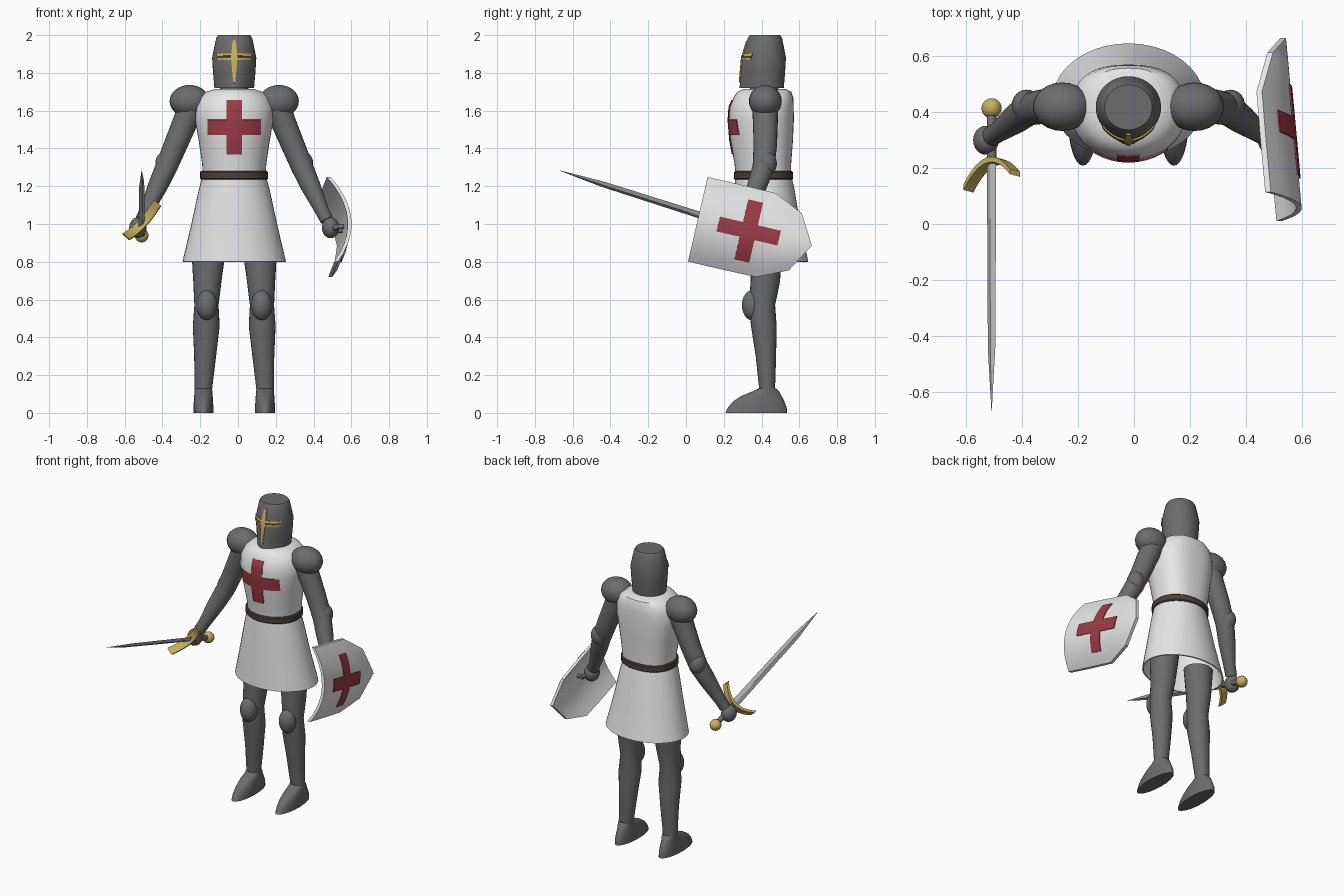
import bpy, bmesh, math
from mathutils import Vector
from mathutils.bvhtree import BVHTree

if "Cube" in bpy.data.objects:
    bpy.data.objects.remove(bpy.data.objects["Cube"])

CX = -0.02  # body centre line


def material(name, r, g, b, rough=0.6):
    m = bpy.data.materials.new(name)
    m.use_nodes = True
    m.diffuse_color = (r, g, b, 1)
    bsdf = m.node_tree.nodes["Principled BSDF"]
    bsdf.inputs["Base Color"].default_value = (r, g, b, 1)
    bsdf.inputs["Roughness"].default_value = rough
    return m


STEEL = material("dark steel", 0.15, 0.15, 0.15)
CLOTH = material("white cloth", 0.8, 0.8, 0.8)
RED = material("deep red", 0.34, 0.045, 0.06)
GOLD = material("gold", 0.58, 0.43, 0.11)
LEATHER = material("brown leather", 0.07, 0.052, 0.042)
BLADE = material("bright steel", 0.47, 0.47, 0.47)


def finish(name, bm, mat, thick=0.0, offset=0.0, angle=40):
    """Turn a bmesh into a shaded object, optionally thickened."""
    bmesh.ops.remove_doubles(bm, verts=bm.verts, dist=1e-5)
    bmesh.ops.recalc_face_normals(bm, faces=bm.faces)
    me = bpy.data.meshes.new(name)
    bm.to_mesh(me)
    bm.free()
    me.materials.append(mat)
    ob = bpy.data.objects.new(name, me)
    bpy.context.collection.objects.link(ob)
    bpy.ops.object.select_all(action='DESELECT')
    ob.select_set(True)
    bpy.context.view_layer.objects.active = ob
    if thick:
        mod = ob.modifiers.new("thickness", 'SOLIDIFY')
        mod.thickness, mod.offset = thick, offset
        bpy.ops.object.modifier_apply(modifier=mod.name)
    bpy.ops.object.shade_smooth_by_angle(angle=math.radians(angle))
    return ob


def loft(name, rings, mat, caps=True, **kw):
    """Skin a stack of closed rings."""
    bm = bmesh.new()
    vs = [[bm.verts.new(p) for p in r] for r in rings]
    n = len(rings[0])
    for a, b in zip(vs, vs[1:]):
        for i in range(n):
            j = (i + 1) % n
            bm.faces.new((a[i], a[j], b[j], b[i]))
    if caps:
        bm.faces.new(vs[0])
        bm.faces.new(vs[-1])
    return finish(name, bm, mat, **kw)


def sheet(name, patches, mat, thick, **kw):
    """Skin one or more open grids of points."""
    bm = bmesh.new()
    for rows in patches:
        vs = [[bm.verts.new(p) for p in r] for r in rows]
        for a, b in zip(vs, vs[1:]):
            for i in range(len(a) - 1):
                bm.faces.new((a[i], a[i + 1], b[i + 1], b[i]))
    return finish(name, bm, mat, thick, **kw)


def oval(x, y, z, rx, ry, back=2.0, beak=0.0, n=40):
    """Flat ring; back squares off the rear, beak pulls the front to a ridge."""
    ring = []
    for i in range(n):
        t = 2 * math.pi * i / n
        c, s = math.cos(t), math.sin(t)
        e = 2 / back if s > 0 else 1
        px = math.copysign(abs(c) ** e, c) * rx
        py = math.copysign(abs(s) ** e, s) * ry
        ring.append(Vector((x + px, y + py - beak * max(0, -s) ** 5, z)))
    return ring


def tube(name, path, radii, mat, n=24):
    pts = [Vector(p) for p in path]
    rings = []
    for k, p in enumerate(pts):
        d = (pts[min(k + 1, len(pts) - 1)] - pts[max(k - 1, 0)]).normalized()
        u = d.cross(Vector((0, 0, 1) if abs(d.z) < 0.6 else (0, 1, 0))).normalized()
        v = d.cross(u)
        rings.append([p + radii[k] * (u * math.cos(2 * math.pi * i / n) + v * math.sin(2 * math.pi * i / n))
                      for i in range(n)])
    return loft(name, rings, mat)


def ball(name, centre, radii, mat):
    bm = bmesh.new()
    bmesh.ops.create_uvsphere(bm, u_segments=24, v_segments=16, radius=1)
    for v in bm.verts:
        v.co = Vector(centre) + Vector(a * b for a, b in zip(v.co, radii))
    return finish(name, bm, mat)


def rect(fn, u0, u1, v0, v1, step=0.012):
    nu, nv = (max(2, round(abs(d) / step)) for d in (u1 - u0, v1 - v0))
    return [[fn(u0 + (u1 - u0) * i / nu, v0 + (v1 - v0) * j / nv) for i in range(nu + 1)] for j in range(nv + 1)]


def cross(fn, u, v, arm_u, arm_v, half):
    return [rect(fn, u - half, u + half, v - arm_v, v + arm_v),
            rect(fn, u - arm_u, u - half, v - half, v + half),
            rect(fn, u + half, u + arm_u, v - half, v + half)]


def draped(ob, lift=0.003):
    """Function that lays a front-facing (x, z) point onto an object."""
    bpy.context.view_layer.update()
    tree = BVHTree.FromObject(ob, bpy.context.evaluated_depsgraph_get())

    def fn(x, z):
        hit = tree.ray_cast(Vector((CX + x, -2, z)), Vector((0, 1, 0)))[0]
        return hit - Vector((0, lift, 0))
    return fn


# Tabard: chest, belt and flared skirt (z, half width, half depth, centre y)
CHEST = [(1.24, .165, .146, .41), (1.32, .17, .15, .407), (1.44, .188, .166, .4), (1.55, .207, .173, .398),
         (1.62, .207, .17, .4), (1.67, .185, .158, .41), (1.7, .15, .143, .415), (1.715, .1, .11, .415)]
chest = loft("tabard_chest", [oval(CX, y, z, a, b, 2.5) for z, a, b, y in CHEST], CLOTH)
SKIRT = [(1.25, .165, .145, .41), (1.18, .184, .156, .415), (1.0, .223, .176, .425), (.8, .27, .203, .44)]
loft("tabard_skirt", [oval(CX, y, z, a, b) for z, a, b, y in SKIRT], CLOTH, caps=False, thick=0.008)
loft("belt", [oval(CX, .41, z, .18 - d, .157 - d, 2.2)
              for z, d in ((1.235, .006), (1.241, 0), (1.274, 0), (1.28, .006))], LEATHER)
sheet("chest_cross", cross(draped(chest), 0, 1.512, .14, .143, .04), RED, 0.005)

# Helmet with ridged face, gold cross and eye slit
tube("neck", [(CX, .415, 1.68), (CX, .415, 1.76)], [.075, .075], STEEL)
HELMET = [(1.72, .105, .035), (1.8, .112, .022), (1.88, .117, .01), (1.94, .105, .003), (1.985, .095, 0), (2.0, .085, 0)]
helmet = loft("helmet", [oval(CX, .418, z, r, r * .95, beak=k) for z, r, k in HELMET], STEEL)
face = draped(helmet)
bars = [rect(face, s * .012, s * .092, z, z + .011) for s in (-1, 1) for z in (1.868, 1.89)]
post = [[face(k * (.017 - .09 * abs(z - 1.88)), z) for k in (-1, 0, 1)]
        for z in (1.748 + .0222 * i for i in range(11))]
sheet("helmet_cross", bars + [post], GOLD, 0.006)
sheet("eye_slit", [rect(face, -.09, .09, 1.879, 1.89)], LEATHER, 0.003)

# Limbs, one set per side
LEG = [(.135, .425, .88, .093, .085), (.142, .42, .7, .075, .078), (.147, .403, .57, .064, .069),
       (.148, .412, .46, .071, .068), (.154, .423, .3, .058, .054), (.164, .43, .11, .045, .041)]
BOOT = [(0, .372, .053, .163), (.03, .378, .053, .155), (.06, .385, .051, .136), (.09, .4, .049, .106),
        (.113, .422, .047, .072), (.13, .432, .046, .045)]
ARM = [(.22, .42, 1.64, .07), (.26, .42, 1.54, .066), (.31, .42, 1.42, .062), (.36, .41, 1.3, .058),
       (.405, .375, 1.2, .052), (.465, .33, 1.07, .037), (.49, .315, 1.02, .035)]
for s, side in ((1, "left"), (-1, "right")):
    loft(side + "_leg", [oval(CX + s * x, y, z, a, b, n=24) for x, y, z, a, b in LEG], STEEL)
    loft(side + "_boot", [oval(CX + s * .163, y, z, a, b, n=32) for z, y, a, b in BOOT], STEEL)
    ball(side + "_knee_guard", (CX + s * .145, .352, .57), (.055, .056, .08), STEEL)
    tube(side + "_arm", [(CX + s * x, y, z) for x, y, z, r in ARM], [p[3] for p in ARM], STEEL)
    ball(side + "_elbow_guard", (CX + s * .365, .425, 1.32), (.053, .056, .065), STEEL)
    ball(side + "_shoulder_guard", (CX + s * .237, .42, 1.65), (.105, .087, .086), STEEL)
    ball(side + "_hand", (CX + s * .51, .3, .98), (.046, .052, .055), STEEL)

# Sword, in a frame of length, guard and flat directions
along = Vector((0, -.953, .303)).normalized()
flat = along.cross(Vector((.66, .23, .7))).normalized()
wide = flat.cross(along)
GRIP = Vector((-.51, .3, .975))


def sword(t, w, f):
    return GRIP + along * t + wide * w + flat * f


loft("sword_blade", [[sword(t, w, 0), sword(t, 0, h), sword(t, -w, 0), sword(t, 0, -h)]
                     for t, w, h in ((.08, .025, .008), (.78, .02, .006), (1.017, .001, .001))], BLADE, angle=10)
guard = []
for i in range(13):
    w = -.125 + .25 * i / 12
    t = .08 + .072 * (w / .125) ** 2
    guard.append([sword(t + a, w, f) for a, f in ((-.01, -.024), (.01, -.024), (.01, .024), (-.01, .024))])
loft("sword_guard", guard, GOLD)
tube("sword_grip", [sword(-.12, 0, 0), sword(.08, 0, 0)], [.017, .017], STEEL)
ball("sword_pommel", sword(-.12, 0, 0), (.036, .036, .036), GOLD)


# Curved shield on the left arm
def shield(a, w, lift=0.0):
    k = w / .23
    return Vector((.6 + lift - .09 * a - .09 * k * k - .02 * k,
                   .0625 + .974 * a + .226 * w, 1.025 - .226 * a + .974 * w))


OUTLINE = [(0, .23), (.19, .23), (.37, .228), (.53, .155), (.62, .0)]
rows = [[shield(a, h * (i / 5 - 1)) for i in range(11)] for a, h in OUTLINE]
bm = bmesh.new()
outer = [[bm.verts.new(p) for p in r] for r in rows]
inner = [[bm.verts.new(p - Vector((.02, 0, 0))) for p in r] for r in rows]
for grid in (outer, inner):
    for a, b in zip(grid, grid[1:]):
        for i in range(10):
            bm.faces.new((a[i], a[i + 1], b[i + 1], b[i]))
rim = [lambda g: g[0], lambda g: [r[0] for r in g], lambda g: [r[-1] for r in g]]
for pick in rim:
    o, n = pick(outer), pick(inner)
    for i in range(len(o) - 1):
        bm.faces.new((o[i], o[i + 1], n[i + 1], n[i]))
finish("shield", bm, CLOTH, angle=30)
sheet("shield_cross", cross(lambda a, w: shield(a, w, .003), .277, 0, .165, .162, .04), RED, 0.005)

# Shield handle
tube("shield_handle", [(.515, .22, .985), (.515, .37, .965)], [.014, .014], STEEL, 12)
for y, z in ((.23, .985), (.36, .965)):
    tube("shield_handle_post", [(.51, y, z), (.56, y, z)], [.012, .012], STEEL, 12)
